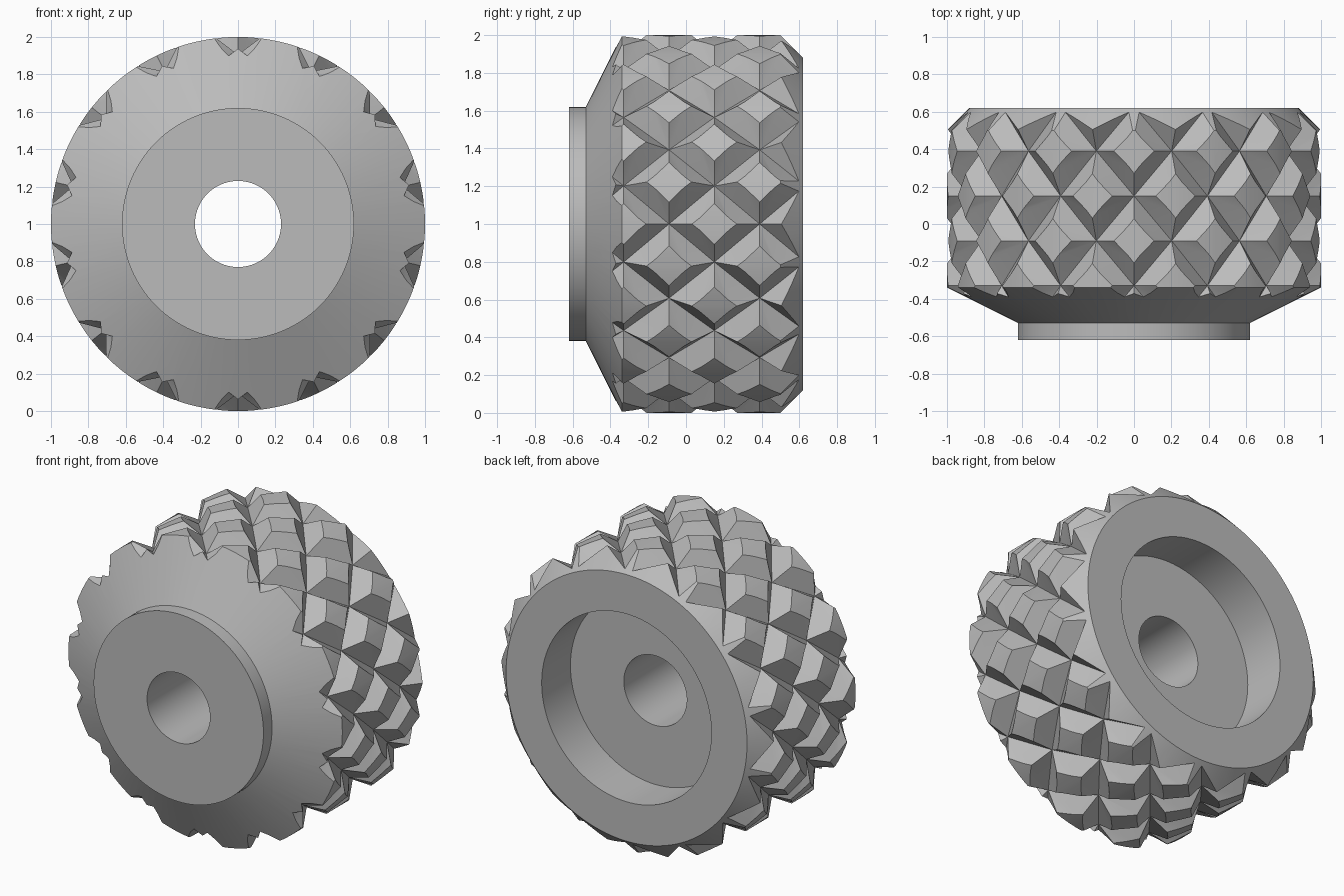
import bpy, bmesh
from math import sin, cos, pi
from mathutils import Vector

cube = bpy.data.objects.get("Cube")
if cube:
    bpy.data.objects.remove(cube)

metal = bpy.data.materials.new("plain_grey")
metal.use_nodes = True
GREY = (0.5, 0.5, 0.5, 1)
metal.diffuse_color = GREY
metal.node_tree.nodes["Principled BSDF"].inputs["Base Color"].default_value = GREY


def polar(angle, y, r):
    """Point around the wheel axis, angle measured from the top."""
    return Vector((r * sin(angle), y, 1 + r * cos(angle)))


def finish(bm, name):
    bmesh.ops.remove_doubles(bm, verts=bm.verts, dist=0.0005)
    bmesh.ops.recalc_face_normals(bm, faces=bm.faces)
    mesh = bpy.data.meshes.new(name)
    bm.to_mesh(mesh)
    bm.free()
    ob = bpy.data.objects.new(name, mesh)
    bpy.context.collection.objects.link(ob)
    mesh.materials.append(metal)
    return ob


# Turned body: bore, front hub, cone, rim, back chamfer and recess
PROFILE = [(.23, -.62), (.62, -.62), (.62, -.53), (1, -.34), (1, .5),
           (.88, .62), (.62, .62), (.62, .32), (.23, .32)]
SEGMENTS = 112
bm = bmesh.new()
rings = [[bm.verts.new(polar(2 * pi * s / SEGMENTS, y, r)) for r, y in PROFILE]
         for s in range(SEGMENTS)]
for s in range(SEGMENTS):
    a, b = rings[s - 1], rings[s]
    for i in range(len(PROFILE)):
        bm.faces.new((a[i - 1], a[i], b[i], b[i - 1]))
body = finish(bm, "knurled_wheel")

# Knurl solid: staggered diamond studs with sloping flanks
COUNT, STEP_Y, LOW, HIGH, TOP = 14, .24, .905, 1.02, .39
half = pi / COUNT
dirs = [(1, 0), (0, 1), (-1, 0), (0, -1)]
bm = bmesh.new()
for j in range(-5, 5):
    y = .15 + j * STEP_Y
    for k in range(COUNT):
        t = (2 * k + (j + 1) % 2) * half
        valley = [bm.verts.new(polar(t + u * half, y + v * STEP_Y, LOW)) for u, v in dirs]
        crown = [bm.verts.new(polar(t + u * half * TOP, y + v * STEP_Y * TOP, HIGH))
                 for u, v in dirs]
        peak = bm.verts.new(polar(t, y, HIGH))
        for i in range(4):
            bm.faces.new((crown[i - 1], crown[i], peak))
            bm.faces.new((valley[i - 1], valley[i], crown[i], crown[i - 1]))
bmesh.ops.remove_doubles(bm, verts=bm.verts, dist=0.0005)
# Close both ends with a fan
edges = [e for e in bm.edges if e.is_boundary]
tips = [bm.verts.new((0, y, 1)) for y in (-2, 2)]
for e in edges:
    bm.faces.new((*e.verts, tips[e.verts[0].co.y > 0]))
bmesh.ops.triangulate(bm, faces=bm.faces)
knurl = finish(bm, "knurl_cutter")
knurl.hide_render = True

# Keep only the part of the body inside the knurl
mod = body.modifiers.new("knurl", "BOOLEAN")
mod.operation = "INTERSECT"
mod.solver = "EXACT"
mod.object = knurl
bpy.ops.object.select_all(action="DESELECT")
bpy.context.view_layer.objects.active = body
body.select_set(True)
bpy.ops.object.modifier_apply(modifier=mod.name)
bpy.data.objects.remove(knurl)
bpy.ops.object.shade_smooth_by_angle(angle=.2)
